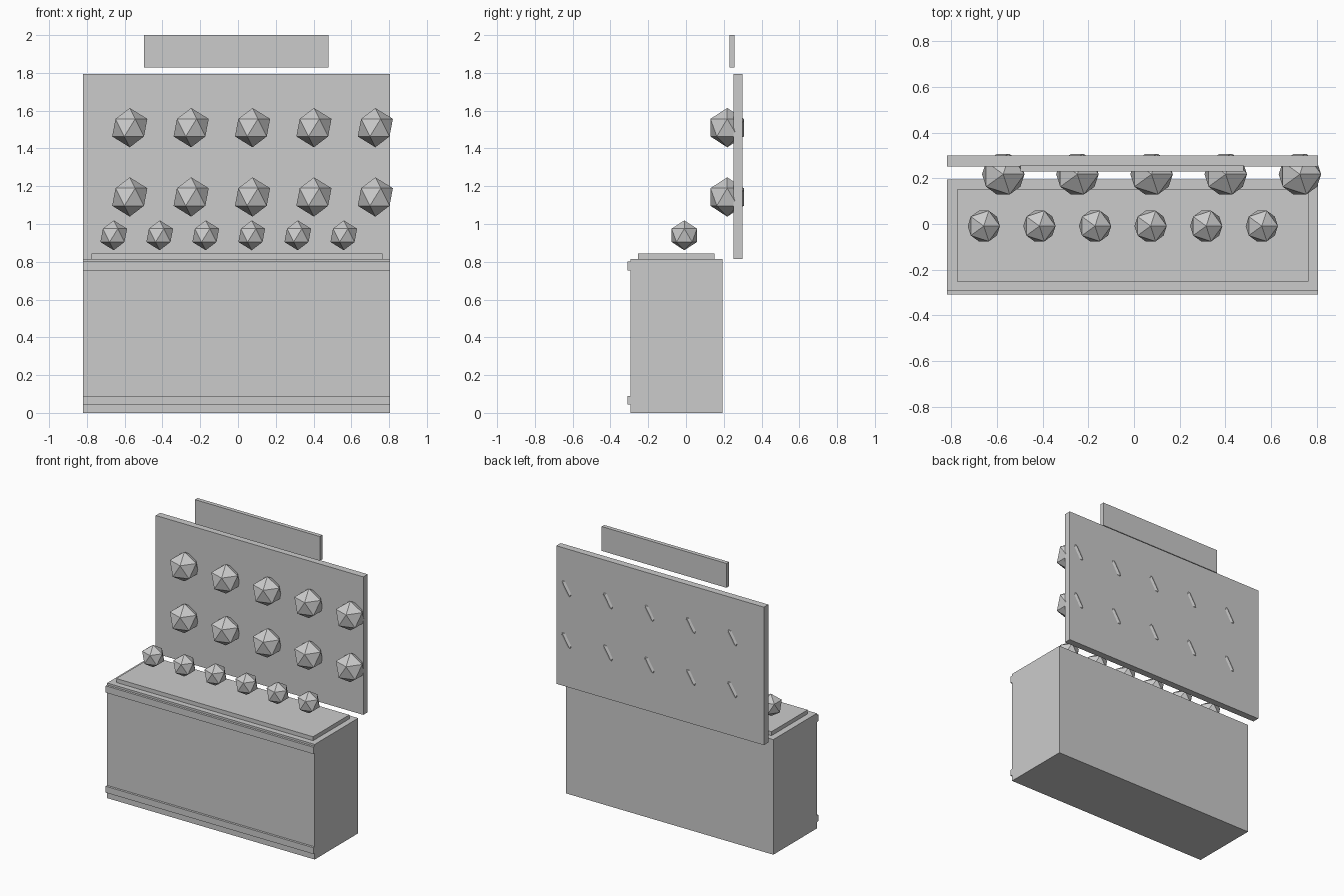
import bpy

if "Cube" in bpy.data.objects:
    bpy.data.objects.remove(bpy.data.objects["Cube"], do_unlink=True)

grey = bpy.data.materials.new("plain_grey")
grey.use_nodes = True
colour = (0.6, 0.6, 0.6, 1)
grey.diffuse_color = colour
grey.node_tree.nodes["Principled BSDF"].inputs["Base Color"].default_value = colour


def box(name, x, y, z):
    """Box spanning the given (low, high) range on each axis."""
    spans = (x, y, z)
    bpy.ops.mesh.primitive_cube_add(size=1, location=[(a + b) / 2 for a, b in spans])
    ob = bpy.context.object
    ob.name = name
    ob.scale = [b - a for a, b in spans]
    bpy.ops.object.transform_apply(location=False, rotation=False, scale=True)
    ob.data.materials.append(grey)


def ball_row(name, count, radius, start, step, y, z):
    """Row of faceted balls running along x."""
    for i in range(count):
        bpy.ops.mesh.primitive_ico_sphere_add(
            subdivisions=1, radius=radius, location=(start + i * step, y, z))
        ob = bpy.context.object
        ob.name = f"{name}_{i + 1}"
        ob.data.materials.append(grey)


width = (-0.82, 0.806)

# Counter cabinet with front trim and raised top
box("counter_cabinet", width, (-0.293, 0.194), (0, 0.815))
box("lower_trim", width, (-0.309, -0.278), (0.045, 0.09))
box("upper_trim", width, (-0.309, -0.278), (0.753, 0.801))
box("counter_top", (-0.776, 0.765), (-0.253, 0.152), (0.815, 0.843))

# Back board and sign panel above it
box("back_board", width, (0.251, 0.3), (0.816, 1.793))
box("sign_panel", (-0.498, 0.48), (0.229, 0.258), (1.828, 2.0))

# Balls on the counter and on the board
ball_row("counter_ball", 6, 0.079, -0.658, 0.2436, -0.009, 0.94)
ball_row("lower_board_ball", 5, 0.104, -0.573, 0.325, 0.218, 1.143)
ball_row("upper_board_ball", 5, 0.104, -0.573, 0.325, 0.218, 1.51)
